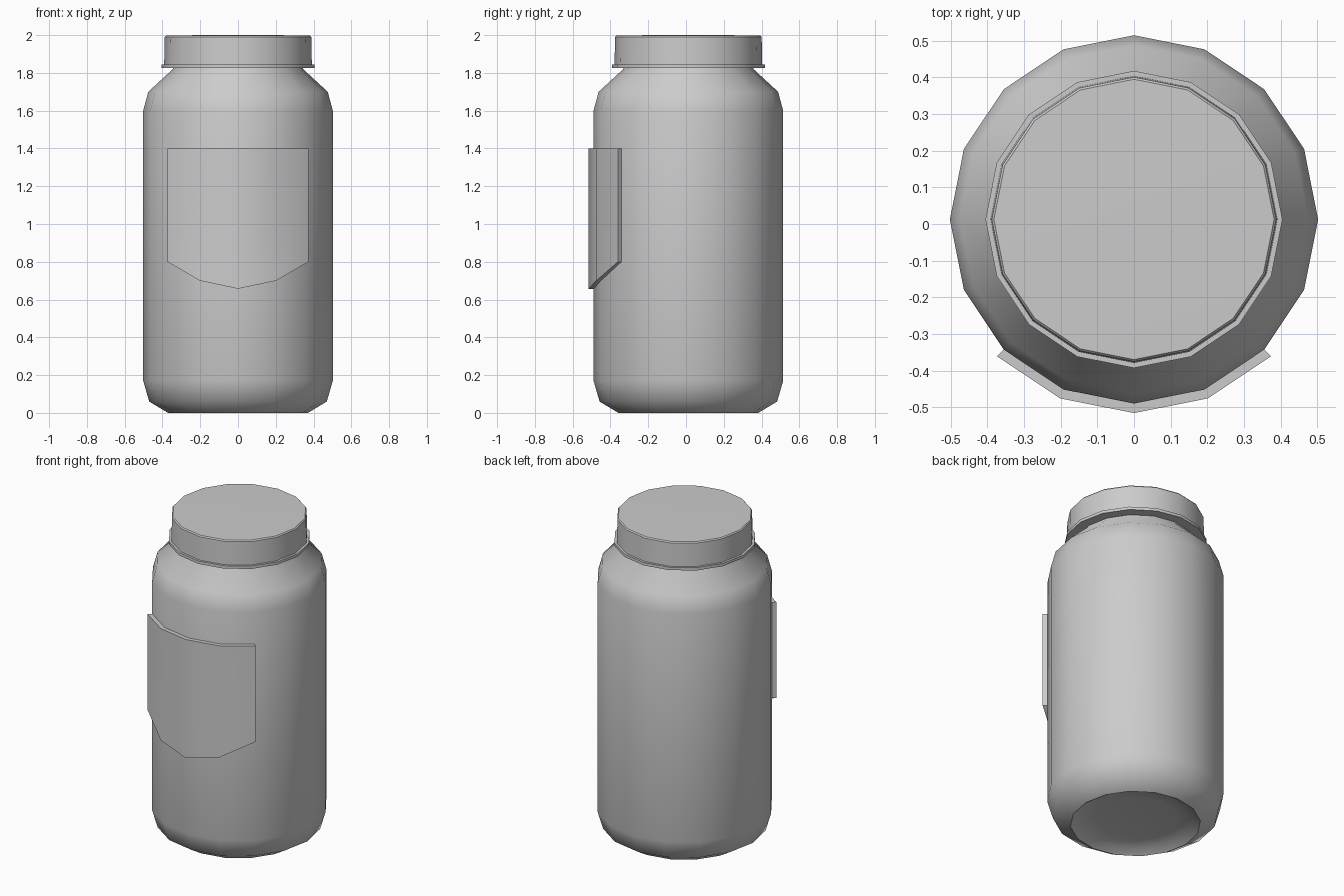
import bpy, bmesh
from math import sin, cos, pi

if "Cube" in bpy.data.objects:
    bpy.data.objects.remove(bpy.data.objects["Cube"])

SIDES, CY = 16, 0.0125


def finish(name, bm, angle):
    bmesh.ops.recalc_face_normals(bm, faces=bm.faces)
    mesh = bpy.data.meshes.new(name)
    bm.to_mesh(mesh)
    bm.free()
    ob = bpy.data.objects.new(name, mesh)
    bpy.context.collection.objects.link(ob)
    ob.location.y = CY
    bpy.ops.object.select_all(action='DESELECT')
    ob.select_set(True)
    bpy.context.view_layer.objects.active = ob
    bpy.ops.object.shade_smooth_by_angle(angle=angle)
    return ob


def lathe(name, profile, angle):
    """Revolve (radius, z) points; both ends are capped."""
    bm = bmesh.new()
    rings = [[bm.verts.new((r * cos(2 * pi * i / SIDES), r * sin(2 * pi * i / SIDES), z))
              for i in range(SIDES)] for r, z in profile]
    for a, b in zip(rings, rings[1:]):
        for i in range(SIDES):
            j = (i + 1) % SIDES
            bm.faces.new((a[i], a[j], b[j], b[i]))
    bm.faces.new(rings[0])
    bm.faces.new(rings[-1])
    return finish(name, bm, angle)


# Jar body with recessed base, rounded shoulder and neck
lathe("jar_body", [(0.23, 0.04), (0.32, 0.03), (0.37, 0.0), (0.47, 0.06), (0.502, 0.17),
                   (0.502, 1.6), (0.475, 1.7), (0.345, 1.82), (0.335, 1.95)], 1.0)

# Screw lid with a thin flange at its lower edge
lathe("lid", [(0.33, 1.827), (0.405, 1.827), (0.405, 1.845), (0.391, 1.845),
              (0.388, 1.99), (0.382, 1.997), (0.2, 2.0)], 0.6)

# Curved label plate with a pointed lower edge, following the body's front facets
bm = bmesh.new()
bottoms = [0.8, 0.7, 0.657, 0.7, 0.8]
columns = []
for i, low in enumerate(bottoms):
    a = -pi / 2 + (i - 2) * pi / 8
    columns.append([bm.verts.new((r * cos(a), r * sin(a), z))
                    for r, z in ((0.496, low), (0.528, low), (0.528, 1.4), (0.496, 1.4))])
for a, b in zip(columns, columns[1:]):
    for k in range(4):
        m = (k + 1) % 4
        bm.faces.new((a[k], a[m], b[m], b[k]))
bm.faces.new(columns[0])
bm.faces.new(columns[-1])
finish("label_plate", bm, 0.6)
